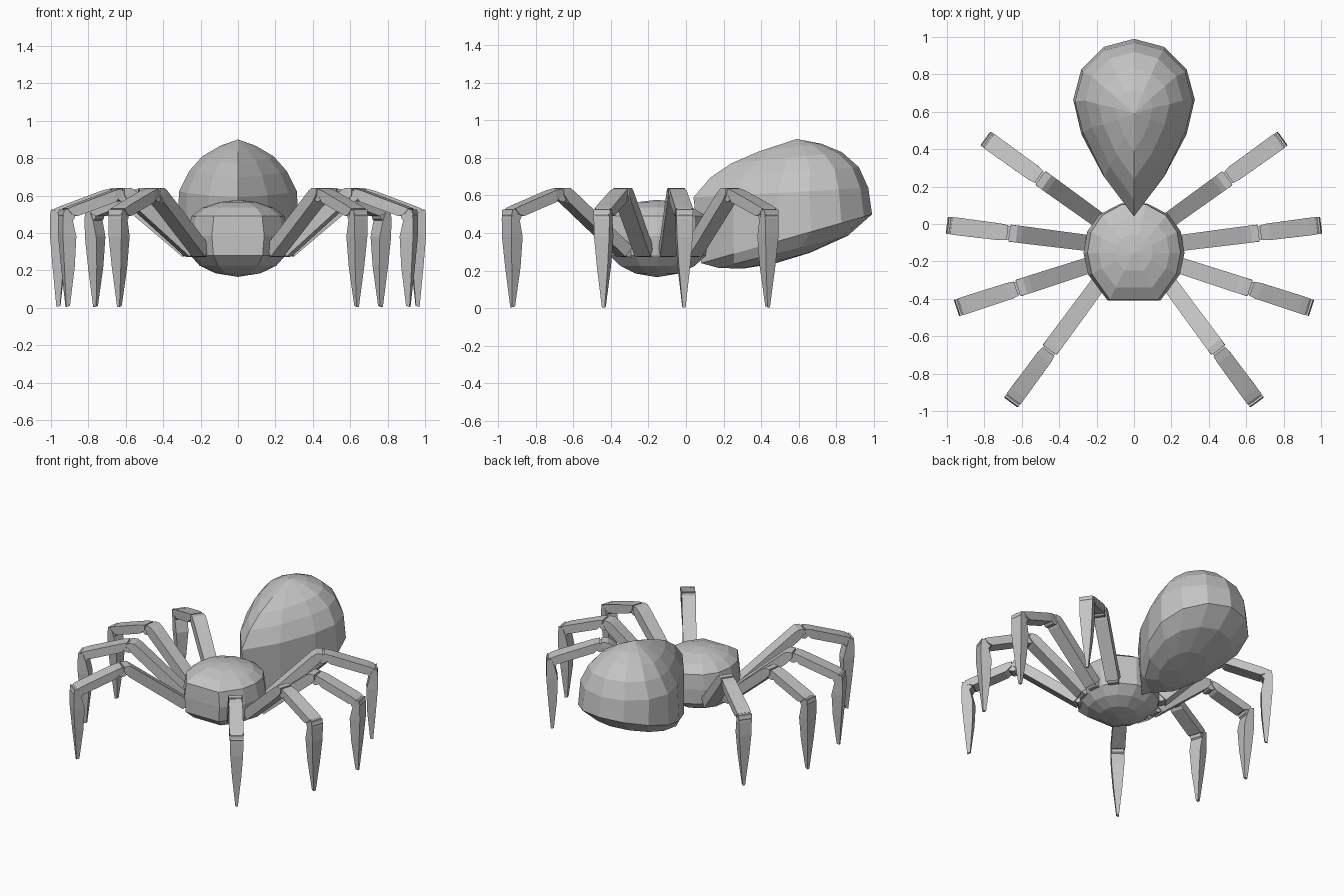
import bpy, bmesh, math
from mathutils import Vector

if "Cube" in bpy.data.objects:
    bpy.data.objects.remove(bpy.data.objects["Cube"])

grey = bpy.data.materials.new("light grey")
grey.diffuse_color = (0.55, 0.55, 0.55, 1)
grey.use_nodes = True
grey.node_tree.nodes["Principled BSDF"].inputs["Base Color"].default_value = grey.diffuse_color


def make_object(name, bm):
    bmesh.ops.recalc_face_normals(bm, faces=bm.faces)
    mesh = bpy.data.meshes.new(name)
    bm.to_mesh(mesh)
    bm.free()
    mesh.materials.append(grey)
    obj = bpy.data.objects.new(name, mesh)
    bpy.context.collection.objects.link(obj)
    return obj


def loft(bm, rings, start=None, end=None):
    """Join closed rings; close each end with a pole point or a flat face."""
    loops = [[bm.verts.new(p) for p in ring] for ring in rings]
    n = len(loops[0])
    for a, b in zip(loops, loops[1:]):
        for i in range(n):
            j = (i + 1) % n
            bm.faces.new((a[i], a[j], b[j], b[i]))
    for loop, pole in ((loops[0], start), (loops[-1], end)):
        if pole is None:
            bm.faces.new(loop)
        else:
            tip = bm.verts.new(pole)
            for i in range(n):
                bm.faces.new((loop[i], loop[(i + 1) % n], tip))


# Abdomen: tilted teardrop rings, (front y, front z, back y, back z, half width, pointed)
def teardrop(fy, fz, by, bz, w, pointed):
    centre = by - w
    ring = []
    for i in range(12):
        a = math.radians(30 * i)
        c = math.cos(a)
        if c >= 0:
            y = centre + w * c
        else:
            sharp = {0: 0, 5: 0.27, 9: 0.66, 10: 1}[round(-c * 10)]
            y = centre - (centre - fy) * (pointed * sharp - (1 - pointed) * c)
        z = fz + (bz - fz) * (y - fy) / (by - fy)
        ring.append((w * math.sin(a), y, z))
    return ring


abdomen_rings = [
    (0.30, 0.21, 0.66, 0.295, 0.14, 0.0),
    (0.17, 0.215, 0.86, 0.385, 0.25, 0.3),
    (0.08, 0.24, 0.99, 0.50, 0.325, 0.8),
    (0.04, 0.59, 0.97, 0.64, 0.315, 1.0),
    (0.13, 0.695, 0.92, 0.75, 0.26, 1.0),
    (0.24, 0.77, 0.83, 0.83, 0.19, 1.0),
    (0.39, 0.835, 0.72, 0.875, 0.10, 1.0),
]
bm = bmesh.new()
loft(bm, [teardrop(*r) for r in abdomen_rings], (0, 0.48, 0.24), (0, 0.59, 0.9))
make_object("abdomen", bm)

# Head and thorax: twelve-sided dome with a flat front
half = [(0.07, 0.265), (0.185, 0.205), (0.25, 0.115), (0.27, 0.0), (0.245, -0.115), (0.14, -0.255)]
outline = half + [(-x, y) for x, y in reversed(half)]
CY = -0.155
body_levels = [(0.45, 0.45, 0.185), (0.76, 0.76, 0.225), (0.94, 0.99, 0.28), (1, 1, 0.385),
               (0.92, 0.98, 0.49), (0.7, 0.72, 0.535), (0.37, 0.37, 0.565)]
bm = bmesh.new()
loft(bm, [[(x * sx, CY + y * sy, z) for x, y in outline] for sx, sy, z in body_levels],
     (0, CY, 0.165), (0, CY, 0.577))
make_object("thorax", bm)


# Legs: hip point, ankle point, distance from hip to knee
def build_leg(name, hip, ankle, knee, side):
    hip = Vector((hip[0] * side, hip[1], 0))
    out = Vector((ankle[0] * side, ankle[1], 0)) - hip
    reach = out.length
    out.normalize()
    across = Vector((-out.y, out.x, 0))

    def at(r, z, t):
        return hip + out * r + across * t + Vector((0, 0, z))

    def bar(part, stations):
        # each station: lower r, z, upper r, z, half width
        bm = bmesh.new()
        loft(bm, [[at(a, b, -w), at(a, b, w), at(c, d, w), at(c, d, -w)]
                  for a, b, c, d, w in stations])
        make_object(name + part, bm)

    def pin(part, r, z, radius, w):
        # short round joint lying across the leg
        bm = bmesh.new()
        loft(bm, [[at(r + radius * math.cos(i * math.pi / 5),
                      z + radius * math.sin(i * math.pi / 5), t) for i in range(10)]
                  for t in (-w, w)])
        make_object(name + part, bm)

    k, e = knee, reach
    pin("_hip_joint", 0.0, 0.305, 0.035, 0.035)
    bar("_thigh", [(0.035, 0.275, -0.015, 0.325, 0.043),
                   (k - 0.02, 0.565, k - 0.06, 0.62, 0.046),
                   (k + 0.005, 0.595, k - 0.03, 0.64, 0.046),
                   (k + 0.01, 0.605, k + 0.01, 0.64, 0.044)])
    pin("_knee_joint", k + 0.015, 0.598, 0.032, 0.036)
    bar("_middle_segment", [(k + 0.025, 0.60, k + 0.02, 0.638, 0.040),
                            (k + 0.06, 0.565, k + 0.065, 0.627, 0.045),
                            (e - 0.05, 0.49, e - 0.03, 0.545, 0.047),
                            (e - 0.02, 0.50, e + 0.005, 0.53, 0.047)])
    pin("_ankle_joint", e - 0.005, 0.495, 0.036, 0.04)
    bar("_shin", [(e - 0.02, 0.01, e, 0.005, 0.008),
                  (e - 0.04, 0.22, e + 0.018, 0.22, 0.030),
                  (e - 0.045, 0.38, e + 0.03, 0.38, 0.042),
                  (e - 0.025, 0.465, e + 0.03, 0.475, 0.044),
                  (e - 0.005, 0.52, e + 0.025, 0.525, 0.046)])


legs = {
    "front_leg": ((0.19, -0.32), (0.64, -0.93), 0.43),
    "second_leg": ((0.24, -0.22), (0.92, -0.44), 0.39),
    "third_leg": ((0.26, -0.10), (0.97, -0.01), 0.40),
    "rear_leg": ((0.20, 0.03), (0.77, 0.44), 0.36),
}
for name, (hip, ankle, knee) in legs.items():
    for side, label in ((1, "right_"), (-1, "left_")):
        build_leg(label + name, hip, ankle, knee, side)
